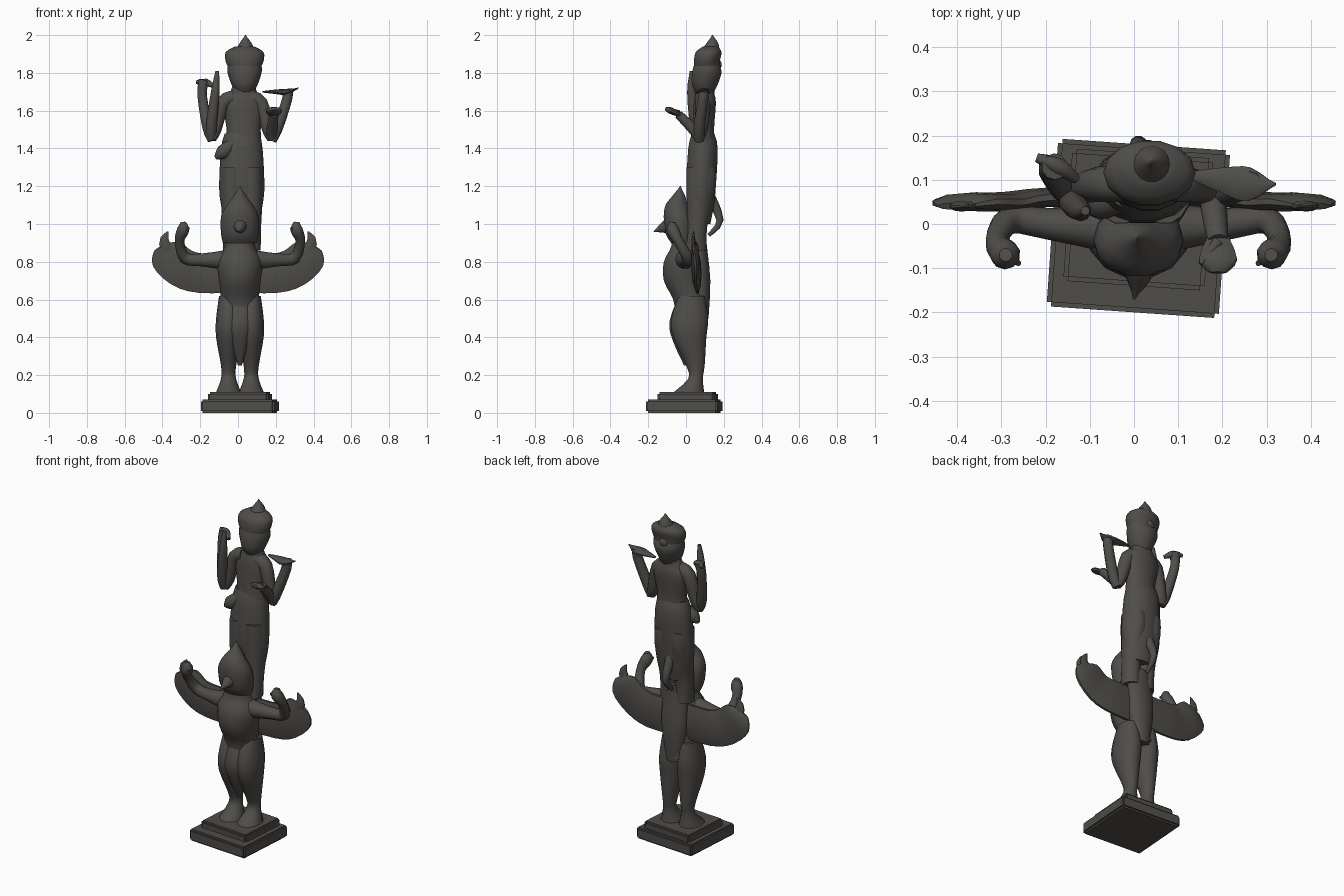
import bpy, bmesh, math
from mathutils import Vector

default_cube = bpy.data.objects.get("Cube")
if default_cube:
    bpy.data.objects.remove(default_cube)

stone = bpy.data.materials.new("dark_stone")
stone.use_nodes = True
stone.diffuse_color = (.08, .075, .068, 1)
stone.node_tree.nodes["Principled BSDF"].inputs["Base Color"].default_value = stone.diffuse_color

SIDEWAYS, BACKWARD, UPWARD = Vector((1, 0, 0)), Vector((0, 1, 0)), Vector((0, 0, 1))


def finish(name, bm, sharp_angle):
    bmesh.ops.recalc_face_normals(bm, faces=bm.faces[:])
    mesh = bpy.data.meshes.new(name)
    bm.to_mesh(mesh)
    bm.free()
    mesh.materials.append(stone)
    for polygon in mesh.polygons:
        polygon.use_smooth = True
    mesh.set_sharp_from_angle(angle=math.radians(sharp_angle))
    obj = bpy.data.objects.new(name, mesh)
    bpy.context.collection.objects.link(obj)
    return obj


def smooth_rows(rows, steps=3):
    """Add rows between the given ones along a smooth spline."""
    result = []
    for i in range(len(rows) - 1):
        before, start = Vector(rows[max(i - 1, 0)]), Vector(rows[i])
        end, after = Vector(rows[i + 1]), Vector(rows[min(i + 2, len(rows) - 1)])
        for step in range(steps):
            t = step / steps
            bend = (end - before) * t * (1 - t) ** 2 - (after - start) * t * t * (1 - t)
            result.append(start.lerp(end, t * t * (3 - 2 * t)) + bend / 2)
    return result + [Vector(rows[-1])]


def skin(name, rows, reference, upright, sides):
    """Skin ellipses given as x, y, z, radius along reference, other radius."""
    bm = bmesh.new()
    rows = smooth_rows(rows)
    centers = [Vector(row[:3]) for row in rows]
    loops = []
    for i, row in enumerate(rows):
        ahead = centers[min(i + 1, len(rows) - 1)] - centers[max(i - 1, 0)]
        axis = UPWARD if upright else ahead.normalized()
        across = (reference - axis * reference.dot(axis)).normalized() * max(row[3], .003)
        over = axis.cross(across.normalized()) * max(row[4], .003)
        angles = [math.tau * k / sides for k in range(sides)]
        loops.append([bm.verts.new(centers[i] + across * math.cos(a) + over * math.sin(a))
                      for a in angles])
    for lower, upper in zip(loops, loops[1:]):
        for k in range(sides):
            bm.faces.new((lower[k - 1], lower[k], upper[k], upper[k - 1]))
    bm.faces.new(loops[0])
    bm.faces.new(loops[-1])
    return finish(name, bm, 50)


def body(name, x, rows):
    """Upright part from rows of height, depth, half width, half depth."""
    return skin(name, [(x, y, z, wide, deep) for z, y, wide, deep in rows], SIDEWAYS, True, 14)


def limb(name, rows, reference=BACKWARD, flat=1, mirror=1, shift=0):
    """Tapering limb from rows of x, y, z, radius; flat thins it along reference."""
    placed = [(shift + mirror * x, y, z, radius * flat, radius) for x, y, z, radius in rows]
    return skin(name, placed, reference, False, 10)


def slab(name, width, depth, height, center, bevel):
    bm = bmesh.new()
    bmesh.ops.create_cube(bm, size=1)
    bmesh.ops.scale(bm, vec=(width, depth, height), verts=bm.verts)
    bmesh.ops.bevel(bm, geom=bm.edges[:], offset=bevel, segments=2, affect='EDGES')
    obj = finish(name, bm, 35)
    obj.location = center
    obj.rotation_euler.z = math.radians(-4)
    return obj


# Stepped plinth
slab("plinth_bottom", .39, .38, .07, (.01, -.01, .035), .01)
slab("plinth_top", .32, .3, .06, (.01, .01, .08), .01)

# Parts that both sides share
for side, sign in (("left", 1), ("right", -1)):
    body(side + "_leg", .01 + sign * .06, [
        (.1, .01, .07, .09), (.18, .05, .04, .04), (.25, .05, .04, .05),
        (.4, .02, .066, .09), (.5, .02, .066, .1), (.62, .03, .05, .07)])
    limb(side + "_wing", [
        (.03, .06, .74, .11), (.2, .06, .74, .11), (.3, .05, .77, .11),
        (.38, .05, .84, .1), (.41, .04, .88, .04)], flat=.2, mirror=sign)
    limb(side + "_wing_tip", [
        (.33, .05, .8, .03), (.39, .04, .9, .03), (.37, .04, .96, .004)],
        flat=.4, mirror=sign)
    limb(side + "_raised_arm", [
        (.04, -.01, .81, .06), (.2, 0, .81, .036), (.29, .01, .82, .032),
        (.32, -.04, .91, .026), (.3, -.07, .97, .034), (.3, -.07, 1.01, .015)],
        mirror=sign, shift=.01)
    limb(side + "_raised_thumb", [
        (.31, -.06, .93, .016), (.27, -.09, .98, .006)], mirror=sign, shift=.01)
    body(side + "_standing_leg", .02 + sign * .05, [
        (.86, .05, .05, .06), (1, .06, .053, .055), (1.2, .08, .064, .08),
        (1.3, .08, .06, .08)])
    limb(side + "_upper_arm", [
        (.04, .09, 1.67, .04), (.1, .09, 1.64, .04), (.14, .08, 1.5, .034),
        (.16, .07, 1.45, .026)], mirror=sign, shift=.02)

# Lower figure: cloth, torso, head and beak
body("hanging_cloth", .01, [
    (.25, 0, .01, .01), (.38, -.03, .05, .04), (.48, -.02, .08, .07), (.62, .03, .09, .07)])
body("lower_torso", .01, [
    (.52, .03, .1, .09), (.6, .02, .1, .09), (.7, -.01, .11, .11), (.8, -.01, .12, .11),
    (.88, -.01, .08, .07), (.94, -.02, .08, .06)])
body("lower_head", .01, [
    (.9, -.02, .09, .06), (.95, -.03, .1, .08), (1.04, -.04, .1, .08),
    (1.1, -.05, .07, .06), (1.14, -.04, .04, .04), (1.2, -.03, 0, 0)])
limb("beak", [
    (.01, -.07, 1, .05), (.01, -.12, .98, .03), (0, -.17, .96, 0)], SIDEWAYS)

# Support and trailing sash behind the lower figure
body("back_support", .02, [
    (.5, .08, .05, .04), (.7, .08, .08, .05), (.9, .07, .08, .04), (.96, .07, .07, .04)])
limb("back_sash", [
    (.01, .12, 1.16, .03), (.01, .18, 1.02, .02), (.01, .12, .94, .01)], SIDEWAYS)

# Upper figure: skirt, torso and hip flap
body("skirt", .02, [
    (1, .08, .09, .05), (1.1, .08, .11, .07), (1.2, .08, .12, .08),
    (1.4, .09, .11, .08), (1.48, .09, .09, .06)])
body("upper_torso", .03, [
    (1.4, .09, .1, .07), (1.5, .09, .09, .06), (1.64, .1, .11, .06),
    (1.7, .1, .07, .05), (1.77, .1, .05, .05)])
limb("hip_flap", [
    (-.02, .06, 1.43, .03), (-.08, .05, 1.38, .04), (-.12, .05, 1.35, .01)])

# Upper figure: head, crown and knot of hair
body("upper_head", .035, [
    (1.7, .1, .05, .05), (1.74, .1, .07, .07), (1.8, .11, .09, .08), (1.84, .11, .09, .07)])
body("crown", .035, [
    (1.82, .11, .08, .07), (1.86, .11, .1, .07), (1.91, .12, .1, .07), (1.94, .13, .05, .04)])
body("crown_spike", .04, [(1.92, .13, .05, .05), (1.96, .14, .03, .03), (2, .14, 0, 0)])
body("hair_knot", .03, [(1.8, .15, .03, .02), (1.84, .17, .03, .02), (1.87, .16, .02, .02)])

# Upper figure: the four forearms and hands
limb("right_back_forearm", [
    (-.14, .07, 1.44, .02), (-.16, .08, 1.51, .03), (-.19, .12, 1.68, .026),
    (-.18, .13, 1.76, .03)])
limb("right_back_fingers", [
    (-.22, .15, 1.75, .01), (-.17, .13, 1.75, .02), (-.13, .1, 1.73, .01)])
limb("right_front_forearm", [
    (-.14, .07, 1.45, .025), (-.14, .05, 1.53, .03), (-.12, .03, 1.7, .024),
    (-.11, .03, 1.81, .01)])
limb("left_back_forearm", [
    (.18, .07, 1.44, .025), (.21, .07, 1.51, .03), (.26, .09, 1.66, .028),
    (.26, .09, 1.71, .03)])
limb("left_back_palm", [
    (.13, .11, 1.7, .01), (.2, .1, 1.7, .03), (.26, .09, 1.7, .04), (.32, .09, 1.72, 0)],
    UPWARD, .4)
limb("left_front_forearm", [
    (.18, .07, 1.45, .025), (.18, .04, 1.5, .03), (.19, -.04, 1.58, .024)], SIDEWAYS)
limb("left_front_palm", [
    (.19, -.02, 1.57, .02), (.19, -.08, 1.6, .045), (.19, -.11, 1.61, .02)], UPWARD, .4)
limb("left_front_thumb", [
    (.19, -.04, 1.59, .014), (.15, -.09, 1.61, .005)], SIDEWAYS)
